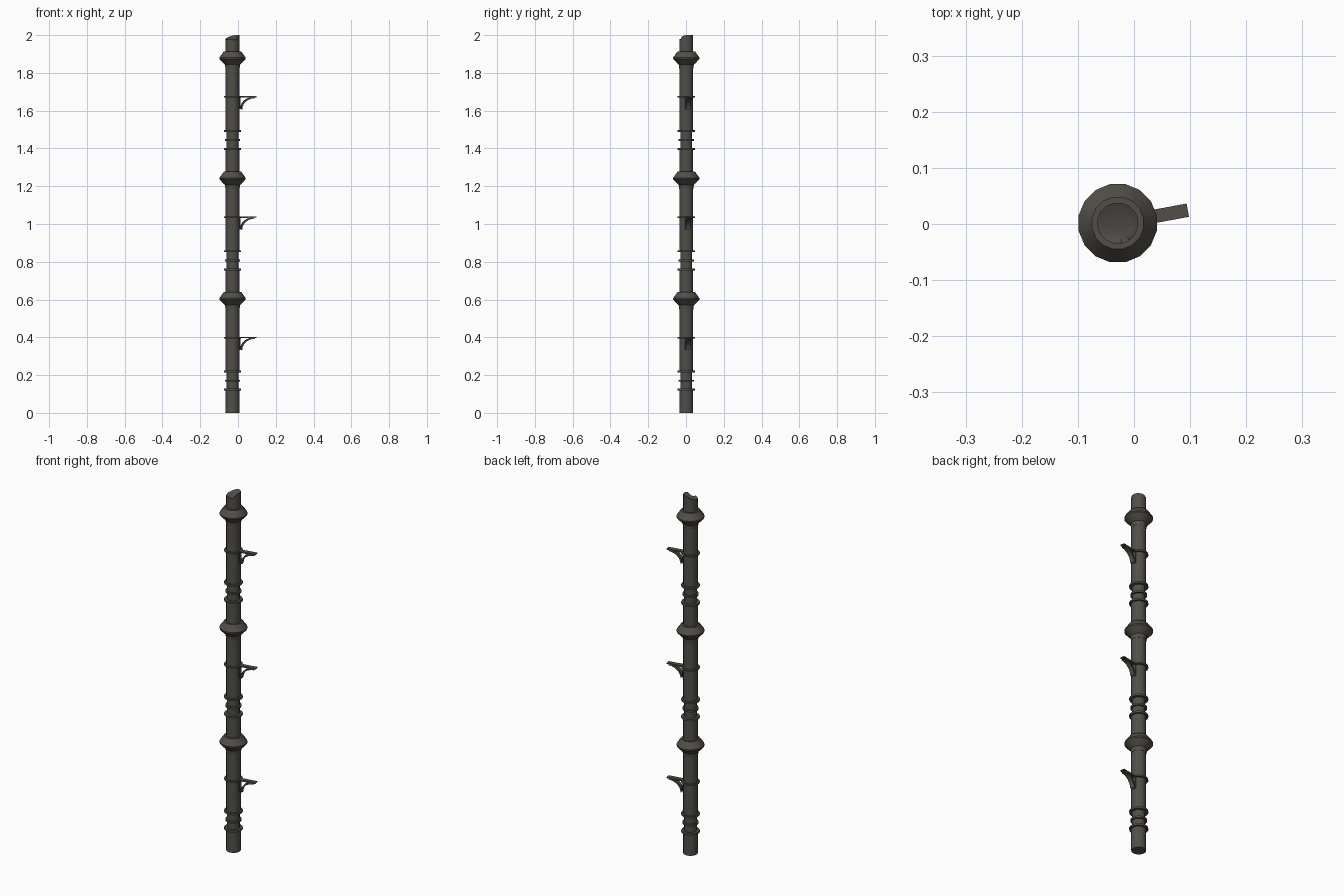
import bpy, bmesh, math
from mathutils import Matrix, Vector

if "Cube" in bpy.data.objects:
    bpy.data.objects.remove(bpy.data.objects["Cube"])

CX, CY, PERIOD, N = -0.029, 0.0015, 0.637, 16

mat = bpy.data.materials.new("dark_iron")
mat.diffuse_color = (0.085, 0.078, 0.066, 1)
mat.use_nodes = True
mat.node_tree.nodes["Principled BSDF"].inputs["Base Color"].default_value = mat.diffuse_color


def finish(bm, name, loc, rot=0):
    bmesh.ops.recalc_face_normals(bm, faces=bm.faces)
    me = bpy.data.meshes.new(name)
    bm.to_mesh(me)
    bm.free()
    ob = bpy.data.objects.new(name, me)
    bpy.context.collection.objects.link(ob)
    me.materials.append(mat)
    ob.location = loc
    ob.rotation_euler.z = rot
    bpy.context.view_layer.objects.active = ob
    ob.select_set(True)
    bpy.ops.object.shade_smooth_by_angle(angle=math.radians(35))
    ob.select_set(False)
    return ob


def lathe_mesh(profile):
    """Closed solid of revolution from (radius, z) pairs; returns bmesh and rings."""
    bm = bmesh.new()
    rings = []
    for r, z in profile:
        rings.append([bm.verts.new((r * math.cos((i + .5) * math.tau / N),
                                    r * math.sin((i + .5) * math.tau / N), z)) for i in range(N)])
    for a, b in zip(rings, rings[1:]):
        for i in range(N):
            j = (i + 1) % N
            bm.faces.new((a[i], a[j], b[j], b[i]))
    bm.faces.new(rings[0][::-1])
    return bm, rings


def lathe(name, profile, z):
    bm, rings = lathe_mesh(profile)
    bm.faces.new(rings[-1])
    return finish(bm, name, (CX, CY, z))


def strip(name, upper, lower, width, z):
    """Flat bar in the radial plane between two (radius, z) curves."""
    bm = bmesh.new()
    rows = []
    for (ru, zu), (rl, zl) in zip(upper, lower):
        rows.append([bm.verts.new(p) for p in ((ru, -width / 2, zu), (ru, width / 2, zu),
                                               (rl, width / 2, zl), (rl, -width / 2, zl))])
    for a, b in zip(rows, rows[1:]):
        for i in range(4):
            j = (i + 1) % 4
            bm.faces.new((a[i], a[j], b[j], b[i]))
    bm.faces.new(rows[0])
    bm.faces.new(rows[-1])
    return finish(bm, name, (CX, CY, z), math.radians(10.5))


# Pole with narrowed grip sections and a broken, sunken top
R = 0.037
prof = [(R, 0)]
for k in range(3):
    z = k * PERIOD
    prof += [(R, z + .123), (.032, z + .123), (.032, z + .218), (R, z + .218)]
prof.append((R, 1.98))
bm, rings = lathe_mesh(prof)
for v in rings[-1]:
    a = math.atan2(v.co.y, v.co.x)
    v.co.z = 1.987 + 0.013 * math.cos(a - math.radians(35))
    if abs(a + math.radians(70)) < math.radians(25):
        v.co.z -= 0.012
for v in rings[-1]:
    v.co.z = min(v.co.z + .003, 2.0)
tip = bm.verts.new((.006, -.02, 1.968))
for i in range(N):
    bm.faces.new((rings[-1][i], rings[-1][(i + 1) % N], tip))
finish(bm, "pole", (CX, CY, 0))

for k in range(3):
    z = k * PERIOD
    # Thin rings around the pole
    for name, h, r, t in (("lower_ring", .123, .047, .010), ("middle_ring", .170, .041, .010),
                          ("upper_ring", .219, .047, .010), ("hook_ring", .399, .047, .008)):
        lathe(f"{name}_{k+1}", [(r, -t / 2), (r, t / 2)], z + h)
    # Flared collar
    lathe(f"collar_{k+1}", [(.038, .548), (.041, .570), (.050, .578), (.071, .600),
                            (.071, .607), (.047, .640)], z)
    # Hook: flat arm, curved brace and a mounting plate
    strip(f"hook_arm_{k+1}", [(.03, .403), (.127, .403)], [(.03, .395), (.127, .397)], .024, z)
    arc = [math.radians(90 * i / 6) for i in range(7)]
    up = [(.112 - .068 * math.cos(a), .338 + .060 * math.sin(a)) for a in arc]
    lo = [(.118 - .068 * math.cos(a), .332 + .060 * math.sin(a)) for a in arc]
    strip(f"hook_brace_{k+1}", up, lo, .024, z)
    strip(f"hook_plate_{k+1}", [(.034, .399), (.040, .399)], [(.034, .334), (.040, .334)], .024, z)
